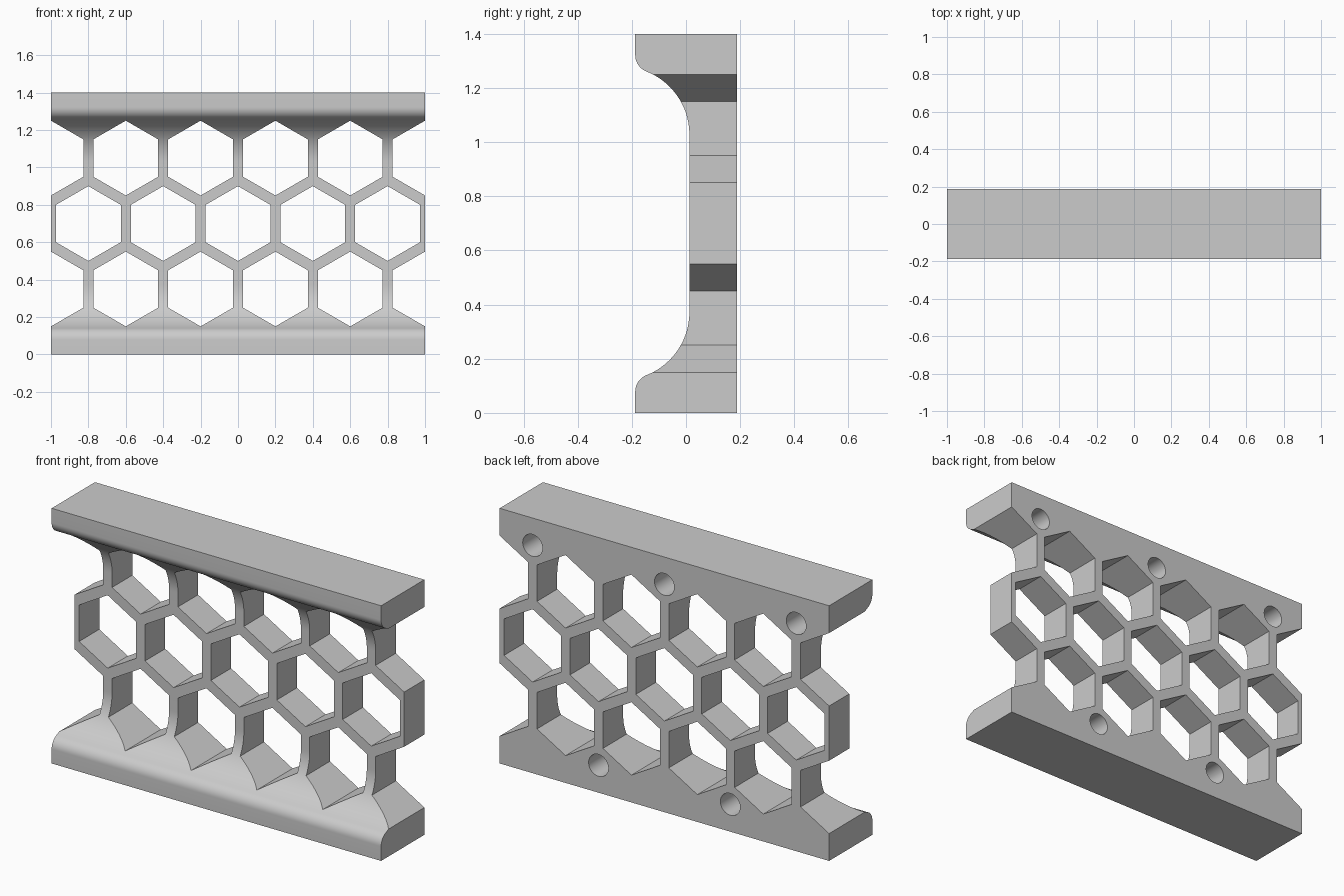
import bpy, bmesh, math
from mathutils import Matrix, Vector

if "Cube" in bpy.data.objects:
    bpy.data.objects.remove(bpy.data.objects["Cube"], do_unlink=True)

HEIGHT, HALF_DEPTH, WEB_FRONT = 1.4, 0.1875, 0.0125
HEX_R, HOLE_R, HOLE_DEPTH = 0.2, 0.06, 0.175
COVE_R, NOSE_R, COVE_Z = 0.25, 0.065, 0.372

# Plain grey material
grey = bpy.data.materials.new("grey")
grey.use_nodes = True
grey.diffuse_color = (0.6, 0.6, 0.6, 1)
grey.node_tree.nodes["Principled BSDF"].inputs["Base Color"].default_value = (0.6, 0.6, 0.6, 1)


def make_object(name, bm):
    bmesh.ops.recalc_face_normals(bm, faces=bm.faces)
    mesh = bpy.data.meshes.new(name)
    bm.to_mesh(mesh)
    bm.free()
    mesh.materials.append(grey)
    obj = bpy.data.objects.new(name, mesh)
    bpy.context.collection.objects.link(obj)
    return obj


def arc(cy, cz, r, start, end, steps):
    return [(cy + r * math.cos(start + (end - start) * i / steps),
             cz + r * math.sin(start + (end - start) * i / steps)) for i in range(steps + 1)]


# Side profile: rounded nose on the flange flowing into a concave cove
cove_y = WEB_FRONT - COVE_R
nose_y = -HALF_DEPTH + NOSE_R
drop = math.sqrt((COVE_R + NOSE_R) ** 2 - (nose_y - cove_y) ** 2)
tangent = math.atan2(-drop, nose_y - cove_y)
lower = [(HALF_DEPTH, 0), (-HALF_DEPTH, 0)]
lower += arc(nose_y, COVE_Z - drop, NOSE_R, math.pi, tangent + math.pi, 10)
lower += arc(cove_y, COVE_Z, COVE_R, tangent, 0, 20)[1:]
profile = lower + [(y, HEIGHT - z) for y, z in reversed(lower)]

bm = bmesh.new()
face = bm.faces.new([bm.verts.new((-1, y, z)) for y, z in profile])
extruded = bmesh.ops.extrude_face_region(bm, geom=[face])["geom"]
bmesh.ops.translate(bm, vec=Vector((2, 0, 0)),
                    verts=[v for v in extruded if isinstance(v, bmesh.types.BMVert)])
panel = make_object("honeycomb_panel", bm)

# Cutters: three staggered rows of hexagons and blind round holes in the back
bm = bmesh.new()


def add_prism(x, y, z, radius, depth, sides):
    turn = Matrix.Rotation(math.pi / 2, 4, "X") @ Matrix.Rotation(math.pi / sides * (sides != 6), 4, "Z")
    new = bmesh.ops.create_cone(bm, cap_ends=True, segments=sides, radius1=radius,
                                radius2=radius, depth=depth, matrix=Matrix.Translation((x, y, z)) @ turn)
    if sides == 6:
        # keep a corner of the hexagon pointing straight up
        top = max(v.co.z for v in new["verts"]) - z
        if top < radius * 0.95:
            bmesh.ops.rotate(bm, verts=new["verts"], cent=(x, y, z),
                             matrix=Matrix.Rotation(math.pi / 6, 3, "Y"))


for i in range(5):
    add_prism(-0.8 + 0.4 * i, 0, 0.7, HEX_R, 1, 6)
for z in (0.35, 1.05):
    for i in range(6):
        add_prism(-1 + 0.4 * i, 0, z, HEX_R, 1, 6)
for x, z in ((-0.8, 1.25), (0, 1.25), (0.8, 1.25), (-0.4, 0.15), (0.4, 0.15)):
    add_prism(x, HALF_DEPTH, z, HOLE_R, HOLE_DEPTH * 2, 40)
cutter = make_object("opening_cutter", bm)
cutter.hide_render = True

# Cut the openings and tidy up
cut = panel.modifiers.new("openings", "BOOLEAN")
cut.operation = "DIFFERENCE"
cut.solver = "EXACT"
cut.object = cutter
bpy.ops.object.select_all(action="DESELECT")
panel.select_set(True)
bpy.context.view_layer.objects.active = panel
bpy.ops.object.modifier_apply(modifier=cut.name)
bpy.data.objects.remove(cutter, do_unlink=True)
bpy.ops.object.shade_smooth_by_angle(angle=math.radians(25))
